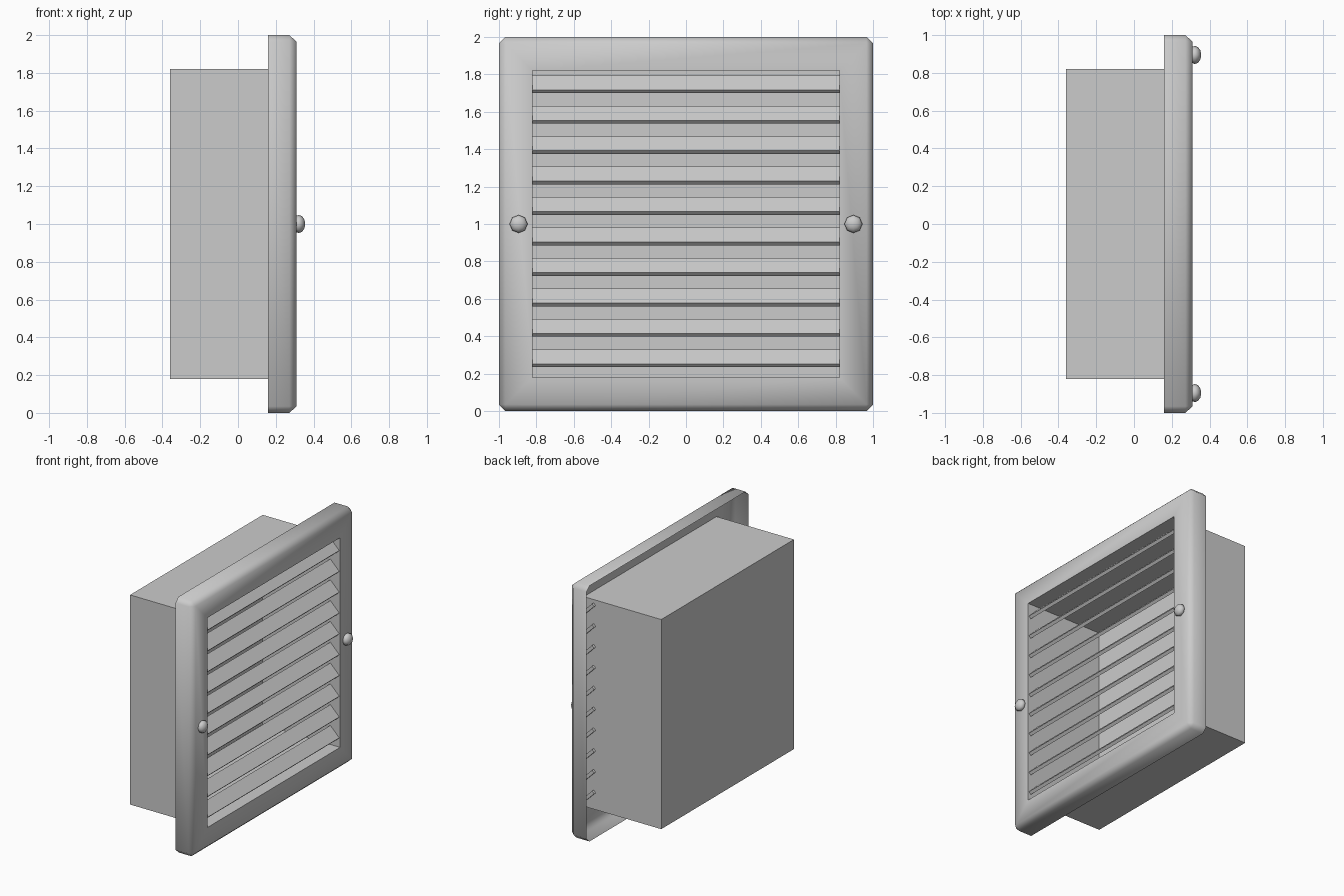
import bpy, bmesh, math

if "Cube" in bpy.data.objects:
    bpy.data.objects.remove(bpy.data.objects["Cube"])

CZ = 1.0           # centre height
OPEN = 0.82        # half size of the opening and duct
FRONT = 0.31       # front plane of the frame


def finish(bm, name, smooth=False):
    bmesh.ops.remove_doubles(bm, verts=bm.verts, dist=1e-5)
    bmesh.ops.recalc_face_normals(bm, faces=bm.faces)
    me = bpy.data.meshes.new(name)
    bm.to_mesh(me)
    bm.free()
    for p in me.polygons:
        p.use_smooth = smooth
    ob = bpy.data.objects.new(name, me)
    bpy.context.collection.objects.link(ob)
    return ob


def square_loop(bm, x, r, cut):
    """Square of half size r at depth x, corners cut off by cut."""
    pts = []
    for k in range(4):
        a = k * math.pi / 2
        c, s = round(math.cos(a)), round(math.sin(a))
        for y, z in ((r, r - cut), (r - cut, r)):
            pts.append(bm.verts.new((x, y * c - z * s, CZ + y * s + z * c)))
    return pts


def loft(bm, loops):
    for a, b in zip(loops, loops[1:]):
        for i in range(8):
            j = (i + 1) % 8
            bm.faces.new((a[i], a[j], b[j], b[i]))


# frame: hollow bevelled shell, open at the back
bm = bmesh.new()
loft(bm, [square_loop(bm, x, r, c) for x, r, c in
          ((0.16, 1.0, 0.035), (0.272, 1.0, 0.035),
           (FRONT, 0.965, 0.0), (FRONT, OPEN, 0.0))])
finish(bm, "frame", True)

# duct: thin box, open at the front and closed at the back
bm = bmesh.new()
bmesh.ops.create_cube(bm, size=1)
for v in bm.verts:
    v.co = (FRONT if v.co.x > 0 else -0.36,
            math.copysign(OPEN, v.co.y), CZ + math.copysign(OPEN, v.co.z))
front = [f for f in bm.faces if f.calc_center_median().x > 0.3]
bmesh.ops.delete(bm, geom=front, context='FACES_ONLY')
finish(bm, "duct")

# louvre slats tilted down toward the front, ends pass through the duct sides
for i in range(10):
    bm = bmesh.new()
    bmesh.ops.create_cube(bm, size=1)
    bmesh.ops.scale(bm, vec=(0.109, 1.68, 0.025), verts=bm.verts)
    ob = finish(bm, f"slat_{i + 1}")
    ob.rotation_euler = (0, math.radians(45), 0)
    ob.location = (0.255, 0, 0.282 + i * 0.1628)

# domed screw heads
for side, y in (("left", -0.895), ("right", 0.895)):
    bm = bmesh.new()
    bmesh.ops.create_uvsphere(bm, u_segments=8, v_segments=6, radius=1)
    ob = finish(bm, f"screw_{side}", True)
    ob.rotation_euler = (0, math.pi / 2, 0)
    ob.scale = (0.048, 0.048, 0.034)
    ob.location = (0.322, y, CZ)
